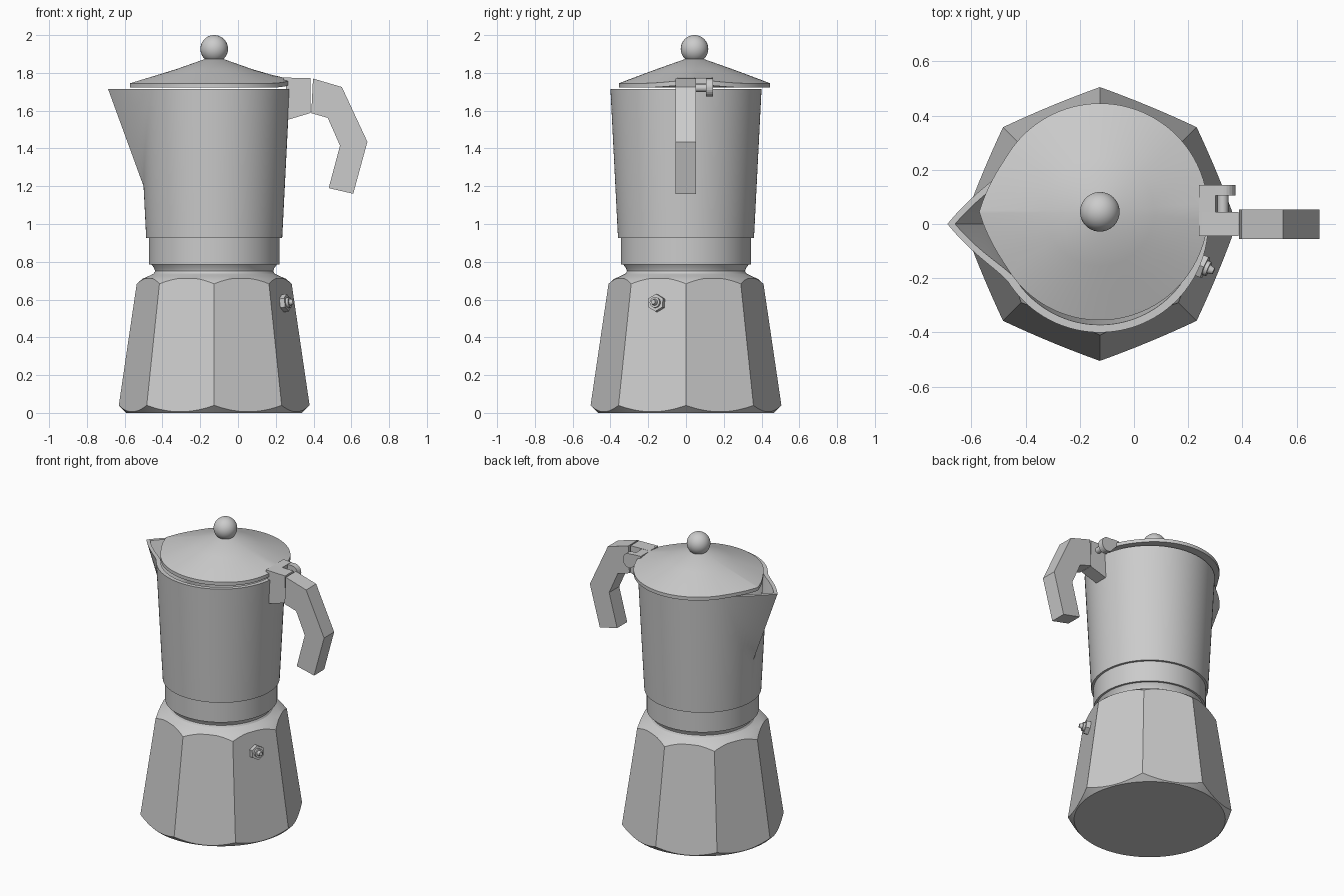
import bpy, bmesh
from math import sin, cos, pi, radians, atan2
from mathutils import Vector, Matrix

if "Cube" in bpy.data.objects:
    bpy.data.objects.remove(bpy.data.objects["Cube"])

metal = bpy.data.materials.new("brushed grey metal")
metal.use_nodes = True
GREY = (0.6, 0.6, 0.6, 1)
metal.diffuse_color = GREY
metal.node_tree.nodes["Principled BSDF"].inputs["Base Color"].default_value = GREY

CX = -0.126      # axis of the pot
LID_Y = 0.045    # the lid sits slightly off the axis
SEG = 180


def finish(name, bm, smooth=True, angle=32):
    bmesh.ops.recalc_face_normals(bm, faces=bm.faces)
    mesh = bpy.data.meshes.new(name)
    bm.to_mesh(mesh)
    bm.free()
    obj = bpy.data.objects.new(name, mesh)
    bpy.context.collection.objects.link(obj)
    mesh.materials.append(metal)
    if smooth:
        bpy.ops.object.select_all(action='DESELECT')
        obj.select_set(True)
        bpy.context.view_layer.objects.active = obj
        bpy.ops.object.shade_smooth_by_angle(angle=radians(angle))
    return obj


def loft(rings):
    """Skin a stack of rings and cap both ends."""
    bm = bmesh.new()
    rows = [[bm.verts.new(p) for p in ring] for ring in rings]
    n = len(rows[0])
    for a, b in zip(rows, rows[1:]):
        for i in range(n):
            j = (i + 1) % n
            bm.faces.new((a[i], a[j], b[j], b[i]))
    bm.faces.new(rows[0][::-1])
    bm.faces.new(rows[-1])
    return bm


def circle(r, z, y=0, n=SEG):
    return [(CX + r * cos(2 * pi * i / n), y + r * sin(2 * pi * i / n), z)
            for i in range(n)]


def prism(name, outline, y0, y1):
    """Extrude an x-z outline along y."""
    return finish(name, loft([[(x, y, z) for x, z in outline] for y in (y0, y1)]), False)


def rod(bm, r, a, b, n, r2=None):
    a, b = Vector(a), Vector(b)
    turn = (b - a).to_track_quat('Z', 'Y').to_matrix().to_4x4()
    bmesh.ops.create_cone(bm, cap_ends=True, segments=n, radius1=r,
                          radius2=r if r2 is None else r2, depth=(b - a).length,
                          matrix=Matrix.Translation((a + b) / 2) @ turn)


# Boiler: a turned solid cut by eight sloping planes
profile = [(0.465, 0), (0.52, 0.055), (0.425, 0.67), (0.38, 0.71), (0.345, 0.725),
           (0.32, 0.738), (0.313, 0.75), (0.317, 0.765), (0.335, 0.79)]
boiler = loft([circle(r, z) for r, z in profile])
slope = (0.505 - 0.41) / (0.685 - 0.04)
apothem = cos(pi / 8)


def facet(k, z):
    """Centre and outward normal of a boiler facet at height z."""
    a = pi / 8 + k * pi / 4
    r = (0.505 - slope * (z - 0.04)) * apothem
    normal = Vector((cos(a), sin(a), slope * apothem)).normalized()
    return Vector((CX + r * cos(a), r * sin(a), z)), normal


for k in range(8):
    co, no = facet(k, 0.3)
    cut = bmesh.ops.bisect_plane(boiler, geom=boiler.verts[:] + boiler.edges[:] + boiler.faces[:],
                                 plane_co=co, plane_no=no, clear_outer=True)
    rim = [e for e in cut["geom_cut"] if isinstance(e, bmesh.types.BMEdge)]
    bmesh.ops.edgeloop_fill(boiler, edges=rim)
finish("boiler", boiler, angle=26)

# Collar between boiler and pot
finish("collar", loft([circle(0.345, 0.785), circle(0.345, 0.926)]))


# Pot: hollow, its wall drawn out into a pouring spout towards -x
def spouted(r, z, reach, width, y=0, lift=0):
    ring = []
    for i in range(SEG):
        u = 2 * i / SEG - 1
        t = pi * (0.35 * u + 0.65 * u ** 3)      # more points near the spout
        f = max(0, 1 - abs(t) / width) ** 1.6 if width > 0 else 0
        d = r + reach * f
        back = max(0, 1 - (pi - abs(t)) / 0.7)
        ring.append((CX - d * cos(t), y - d * sin(t), z + lift * back ** 1.5))
    return ring


def pot_ring(z, wall):
    t = max(0, (z - 1.2) / 0.515)
    r = 0.36 + 0.04 * (z - 0.925) / 0.79
    return spouted(r - wall, z, 0.162 * t, radians(33) * t ** 0.8)


levels = [0.925, 1.2] + [1.2 + 0.515 * i / 10 for i in range(1, 11)]
outer = [pot_ring(z, 0) for z in levels]
inner = [pot_ring(z, 0.028) for z in reversed(levels[1:])] + [pot_ring(0.95, 0.028)]
finish("pot", loft(outer + inner))

# Lid: shallow cone with a thin rim, a small beak and a raised hinge side
lid_rings = [spouted(0.385, 1.722, 0.045, 0.55, LID_Y, 0.02),
             spouted(0.4, 1.722, 0.045, 0.55, LID_Y, 0.02),
             spouted(0.4, 1.745, 0.045, 0.55, LID_Y, 0.022),
             spouted(0.3, 1.783, 0.02, 0.55, LID_Y, 0.008),
             spouted(0.2, 1.82, 0, 0, LID_Y),
             spouted(0.05, 1.873, 0, 0, LID_Y)]
finish("lid", loft(lid_rings))

# Knob
knob = bmesh.new()
bmesh.ops.create_uvsphere(knob, u_segments=48, v_segments=24, radius=0.073,
                          matrix=Matrix.Translation((CX, LID_Y, 1.927)))
finish("lid_knob", knob)

# Handle and its bracket
prism("handle_bracket", [(0.25, 1.775), (0.385, 1.772), (0.385, 1.588), (0.265, 1.552)],
      -0.045, 0.045)
prism("handle", [(0.397, 1.77), (0.55, 1.725), (0.685, 1.435), (0.61, 1.16), (0.48, 1.19),
                 (0.54, 1.415), (0.475, 1.562), (0.388, 1.587)], -0.055, 0.053)

# Hinge: rounded ear on the lid and a pin into the bracket
ear = [(0.33 + 0.045 * cos(a), 1.722 + 0.048 * sin(a))
       for a in (radians(90 - 15 * i) for i in range(17))]
prism("hinge_ear", [(0.25, 1.77)] + ear + [(0.25, 1.74)], 0.105, 0.143)
prism("hinge_plate", [(0.24, 1.745), (0.24, 1.775), (0.3, 1.772), (0.3, 1.745)], -0.045, 0.143)
pin = bmesh.new()
rod(pin, 0.02, (0.328, 0.03, 1.72), (0.328, 0.12, 1.72), 24)
finish("hinge_pin", pin)

# Safety valve on the front right facet
co, no = facet(7, 0.58)
valve = bmesh.new()
rod(valve, 0.047, co - no * 0.02, co + no * 0.028, 6)
rod(valve, 0.028, co + no * 0.02, co + no * 0.042, 24)
rod(valve, 0.018, co + no * 0.04, co + no * 0.062, 24, 0.012)
finish("safety_valve", valve)
